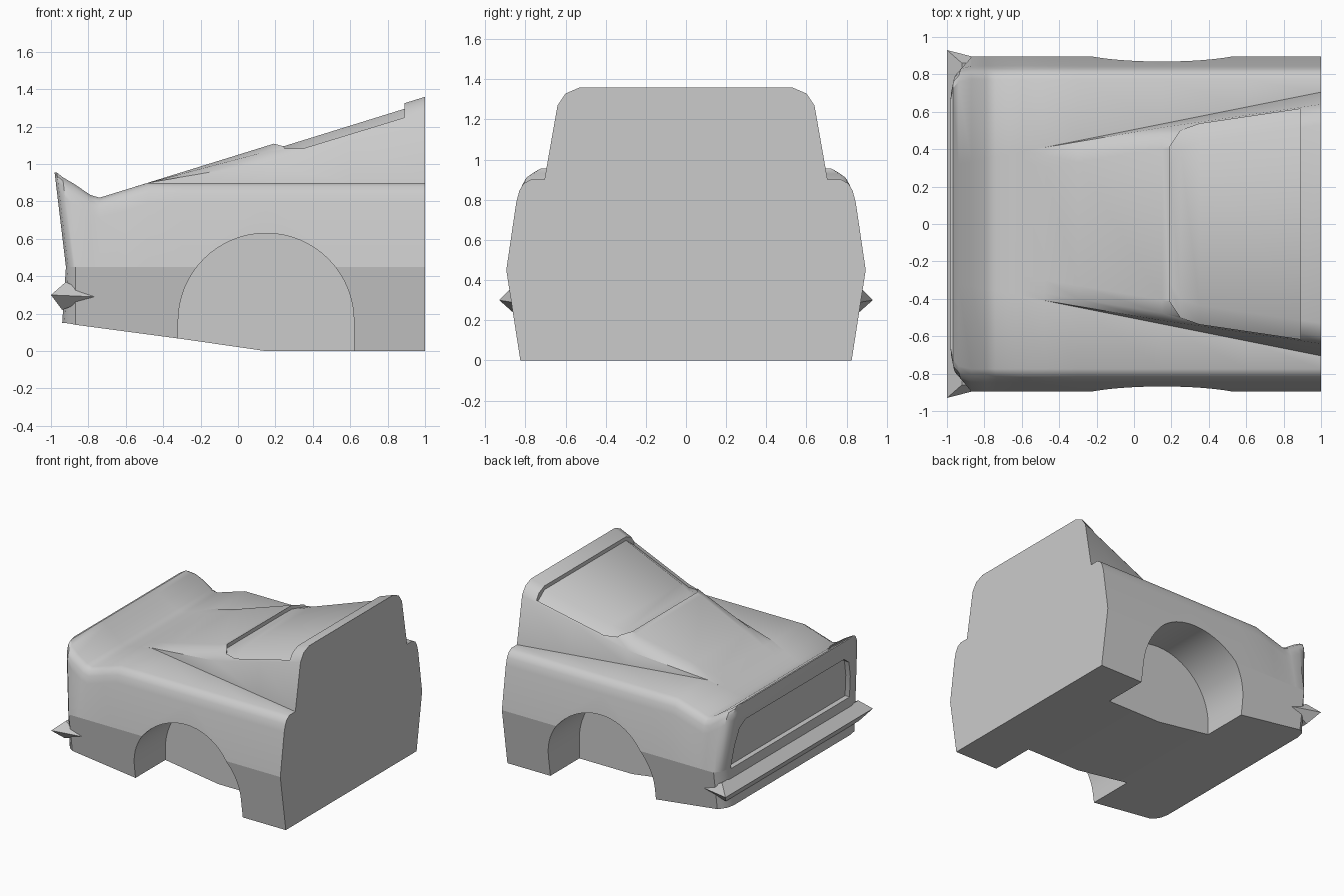
import bpy, bmesh, math

if "Cube" in bpy.data.objects:
    bpy.data.objects.remove(bpy.data.objects["Cube"])

# Single grey paint
paint = bpy.data.materials.new("grey paint")
paint.use_nodes = True
paint.diffuse_color = (0.6, 0.6, 0.6, 1)
paint.node_tree.nodes["Principled BSDF"].inputs["Base Color"].default_value = (0.6, 0.6, 0.6, 1)


def finish(name, bm):
    bmesh.ops.recalc_face_normals(bm, faces=bm.faces)
    mesh = bpy.data.meshes.new(name)
    bm.to_mesh(mesh)
    bm.free()
    obj = bpy.data.objects.new(name, mesh)
    bpy.context.collection.objects.link(obj)
    mesh.materials.append(paint)
    return obj


def loft(name, halves):
    """Mirror each half section in y, bridge the sections and cap the ends in strips."""
    bm = bmesh.new()
    rings = [[bm.verts.new(p) for p in half] +
             [bm.verts.new((x, -y, z)) for x, y, z in reversed(half)] for half in halves]
    n = len(rings[0])
    for a, b in zip(rings, rings[1:]):
        for i in range(n):
            j = (i + 1) % n
            bm.faces.new((a[i], a[j], b[j], b[i]))
    for ring in (rings[0], rings[-1]):
        for i in range(n // 2 - 1):
            bm.faces.new((ring[i], ring[i + 1], ring[n - 2 - i], ring[n - 1 - i]))
    return finish(name, bm)


def prism(name, near, far):
    """Join two matching outlines into a closed solid."""
    bm = bmesh.new()
    a = [bm.verts.new(p) for p in near]
    b = [bm.verts.new(p) for p in far]
    bm.faces.new(a)
    bm.faces.new(b)
    for i in range(len(a)):
        j = (i + 1) % len(a)
        bm.faces.new((a[i], a[j], b[j], b[i]))
    return finish(name, bm)


def roof(x):
    return 0.82 + 0.31 * (x + 0.74)


def tail_x(z):
    return -0.95 + z / 15 if z < 0.45 else -0.92 - 0.12 * (z - 0.45)


def section(x, deck=None, inset=0, tail_shift=None):
    """Half cross-section from floor edge up to the roof edge."""
    top = deck or roof(x)
    shoulder = deck or min(top, 0.9)
    floor = max(0, min(-0.145 * (x - 0.15), 0.065 - 0.133 * (x + 0.3)))
    rise = top - shoulder
    h = min(0.09, 0.45 * rise)
    foot = 0.505 + 0.2 * x
    side = foot - 0.176 * (rise - h)
    pts = [(0.825 + 0.155 * floor, floor), (0.895, 0.45)]
    pts += [(y, shoulder - d) for y, d in ((0.845, 0.11), (0.83, 0.055), (0.81, 0.02), (0.775, 0))]
    pts = [(y - inset, z) for y, z in pts]
    pts += [(foot, shoulder), (side, top - h), (side - 0.04, top - h / 3), (side - 0.11, top)]
    return [(x if tail_shift is None else tail_x(z) + tail_shift, y, z) for y, z in pts]


# Body shell with rounded tail corners and an upswept tail lip
body = loft("body_shell", [
    section(-0.94, 0.955, 0.11, 0), section(-0.94, 0.955, 0.05, 0.012),
    section(-0.92, 0.93, 0.015, 0.04), section(-0.87, 0.89), section(-0.79, 0.835),
    section(-0.74), section(-0.6), section(-0.48), section(-0.3),
    section(0.15), section(0.6), section(1)])

cutters = []
# Wheel wells
arch = [(0.15 + 0.47 * math.cos(math.pi * i / 32), 0.16 + 0.47 * math.sin(math.pi * i / 32))
        for i in range(33)]
arch += [(-0.32, -0.2), (0.62, -0.2)]
for s in (-1, 1):
    cutters.append(prism("wheel_well_cutter", [(x, s * 0.46, z) for x, z in arch],
                         [(x, s * 1.2, z) for x, z in arch]))

# Recessed rear window wrapping over the roof edges
cutters.append(loft("window_cutter", [
    [(x, y - 0.1, roof(x) - 0.03), (x, y, roof(x) - d), (x, y, roof(x) + 0.2)]
    for x, y, d in ((0.19, 0.41, 0.032), (0.25, 0.5, 0.05), (0.35, 0.535, 0.1), (0.89, 0.615, 0.105))]))

# Recessed tail panel
half = [(0.75, 0.44), (0.73, 0.62), (0.69, 0.75), (0.62, 0.8)]
outline = half + [(-y, z) for y, z in reversed(half)]
cutters.append(prism("tail_panel_cutter", [(tail_x(max(z, 0.45)) + 0.04, y, z) for y, z in outline],
                     [(tail_x(max(z, 0.45)) - 0.2, y, z) for y, z in outline]))

bpy.context.view_layer.objects.active = body
for cutter in cutters:
    cutter.hide_render = True
    mod = body.modifiers.new("cut", 'BOOLEAN')
    mod.operation = 'DIFFERENCE'
    mod.solver = 'EXACT'
    mod.object = cutter
    bpy.ops.object.modifier_apply(modifier=mod.name)
for cutter in cutters:
    bpy.data.objects.remove(cutter)

# Smooth shading with a crisp crease along the waist
bpy.ops.object.select_all(action='DESELECT')
body.select_set(True)
bpy.ops.object.shade_smooth_by_angle(angle=math.radians(35))
verts = body.data.vertices
for e in body.data.edges:
    if all(abs(verts[v].co.z - 0.45) < 0.001 for v in e.vertices):
        e.use_edge_sharp = True

# Pointed bumper wrapping the tail corners
bm = bmesh.new()
for s in (-1, 1):
    for x, y, z in ((-1, 0.93, 0.3), (-0.92, 0.86, 0.37), (-0.94, 0.84, 0.22), (-0.76, 0.868, 0.29)):
        bm.verts.new((x, s * y, z))
bmesh.ops.convex_hull(bm, input=bm.verts)
finish("rear_bumper", bm)
